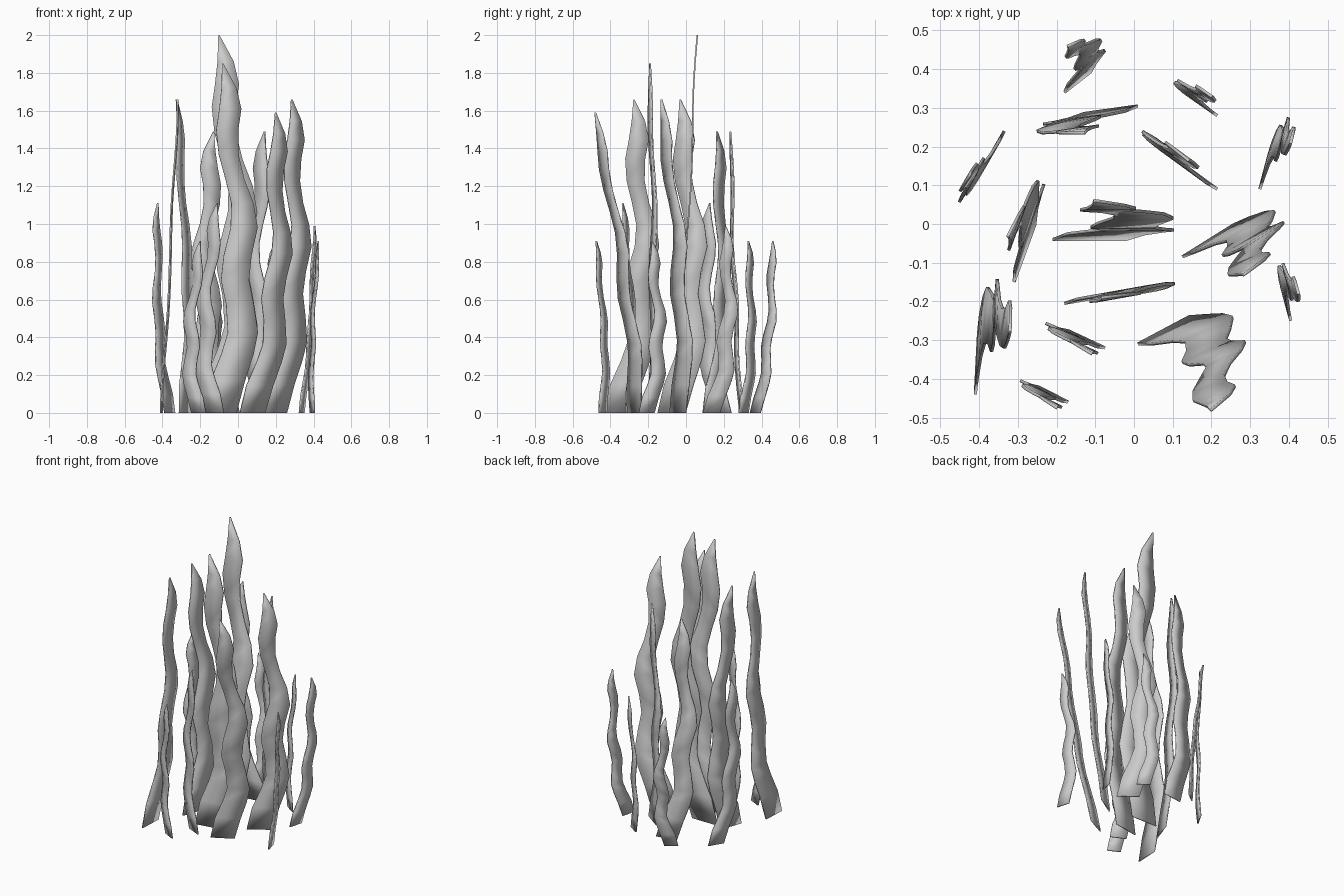
import bpy, bmesh
from math import cos, sin, radians, pi
from mathutils import Vector

# Shared wavy blade outline: (height fraction, left edge, right edge)
OUTLINE = [
    (0.00, -0.180, -0.005), (0.09, -0.145, 0.040), (0.17, -0.085, 0.088),
    (0.23, -0.052, 0.110), (0.31, -0.062, 0.086), (0.38, -0.090, 0.060),
    (0.45, -0.075, 0.074), (0.53, -0.037, 0.108), (0.60, -0.033, 0.086),
    (0.67, -0.065, 0.036), (0.74, -0.102, 0.004), (0.81, -0.116, 0.002),
    (0.87, -0.100, 0.018), (0.93, -0.088, -0.008), (1.00, -0.084, -0.078),
]

# Blades: base corner (x, y), facing angle, tip (x, y, z)
BLADES = [
    ((-0.18, 0.34), 38, (-0.17, 0.46, 0.91)),
    ((0.215, 0.28), 145, (0.20, 0.33, 0.91)),
    ((0.01, 0.305), 188, (-0.13, 0.235, 1.49)),
    ((-0.335, 0.24), 240, (-0.425, 0.125, 1.11)),
    ((0.215, 0.09), 144, (0.14, 0.165, 1.49)),
    ((0.325, 0.09), 75, (0.405, 0.21, 0.99)),
    ((-0.31, -0.15), 70, (-0.325, -0.03, 1.66)),
    ((-0.21, -0.04), 0, (-0.10, 0.06, 2.00)),
    ((0.125, -0.085), 32, (0.285, -0.13, 1.66)),
    ((-0.18, -0.205), 10, (-0.08, -0.19, 1.85)),
    ((0.405, -0.25), 105, (0.425, -0.18, 0.91)),
    ((-0.41, -0.44), 87, (-0.32, -0.275, 1.66)),
    ((-0.075, -0.32), 155, (-0.11, -0.335, 1.11)),
    ((-0.17, -0.46), 153, (-0.20, -0.475, 0.91)),
    ((0.01, -0.31), 28, (0.20, -0.48, 1.59)),
]


def make_blade(i, corner, angle, tip):
    height = tip[2]
    s = height / 1.85
    base = Vector(corner)
    d = Vector((cos(radians(angle)), sin(radians(angle))))
    n = Vector((-d.y, d.x))
    # lean that carries the tip to its place
    lean = Vector(tip[:2]) - (base + d * 0.10 * s)
    bm = bmesh.new()
    rows = []
    for t, left, right in OUTLINE:
        mid = base + lean * t + n * 0.006 * s * sin(t * 4 * pi)
        rows.append([bm.verts.new((*(mid + d * (u + 0.18) * s), t * height))
                     for u in (left, right)])
    for a, b in zip(rows, rows[1:]):
        bm.faces.new((a[0], a[1], b[1], b[0]))
    mesh = bpy.data.meshes.new("seaweed_blade_%02d" % i)
    bm.to_mesh(mesh)
    bm.free()
    ob = bpy.data.objects.new(mesh.name, mesh)
    bpy.context.collection.objects.link(ob)
    # thin solid ribbon
    mod = ob.modifiers.new("thickness", 'SOLIDIFY')
    mod.thickness = 0.008
    mod.offset = 0
    bpy.context.view_layer.objects.active = ob
    ob.select_set(True)
    bpy.ops.object.shade_smooth_by_angle(angle=radians(30))
    ob.select_set(False)


for i, blade in enumerate(BLADES, 1):
    make_blade(i, *blade)
